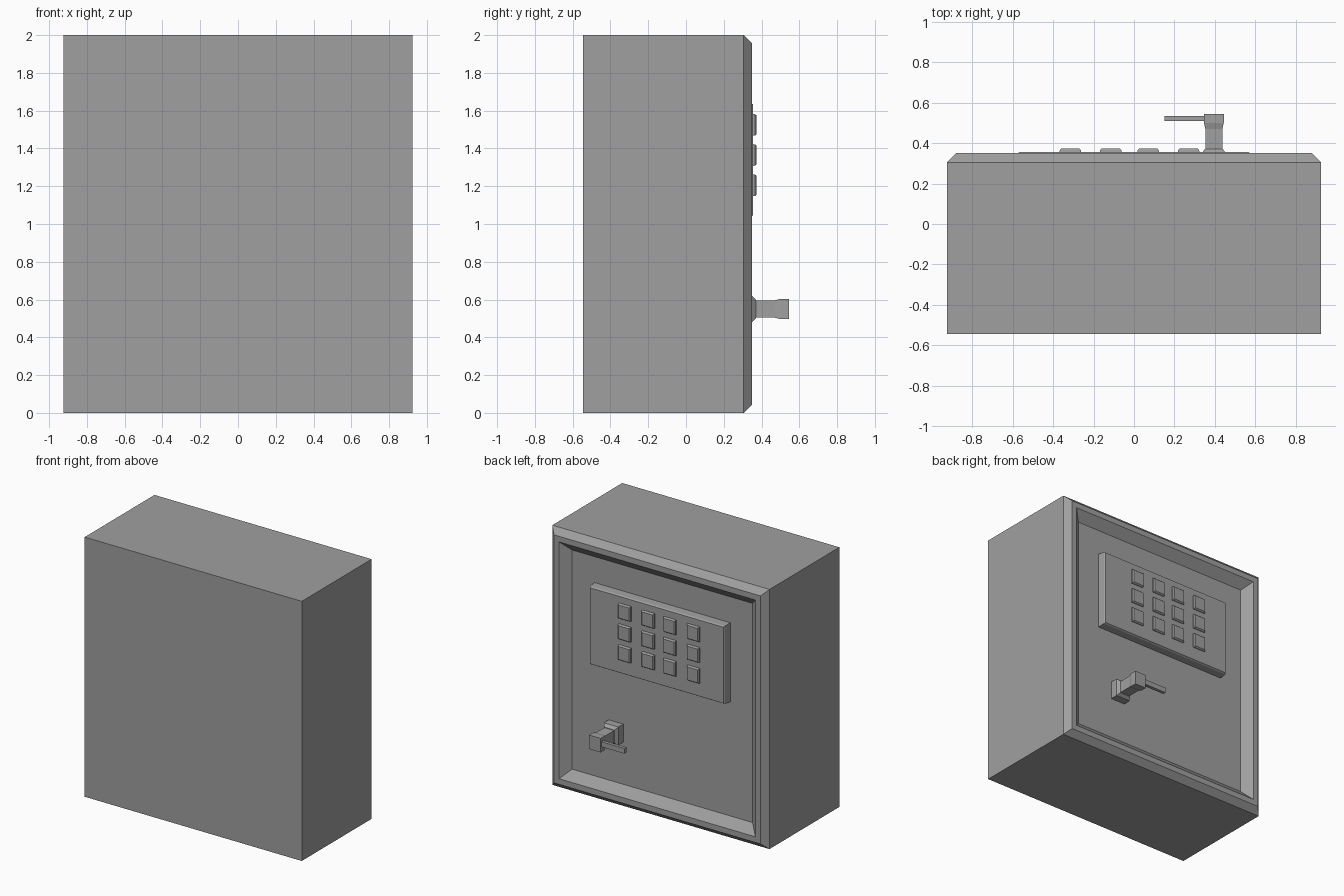
import bpy
import bmesh

cube = bpy.data.objects.get("Cube")
if cube:
    bpy.data.objects.remove(cube, do_unlink=True)

# Single painted metal colour
GREY = (0.35, 0.35, 0.35, 1.0)
metal = bpy.data.materials.new("grey_metal")
metal.use_nodes = True
metal.diffuse_color = GREY
metal.node_tree.nodes["Principled BSDF"].inputs["Base Color"].default_value = GREY


def loft(name, cx, cz, sections):
    """Closed solid from rectangles (y, half width, half height) stacked along y."""
    bm = bmesh.new()
    rings = []
    for y, hx, hz in sections:
        corners = ((-1, -1), (1, -1), (1, 1), (-1, 1))
        rings.append([bm.verts.new((cx + sx * hx, y, cz + sz * hz)) for sx, sz in corners])
    for a, b in zip(rings, rings[1:]):
        for i in range(4):
            j = (i + 1) % 4
            bm.faces.new((a[i], a[j], b[j], b[i]))
    bm.faces.new(rings[0])
    bm.faces.new(rings[-1])
    bmesh.ops.recalc_face_normals(bm, faces=bm.faces)
    mesh = bpy.data.meshes.new(name)
    bm.to_mesh(mesh)
    bm.free()
    mesh.materials.append(metal)
    obj = bpy.data.objects.new(name, mesh)
    bpy.context.collection.objects.link(obj)
    return obj


DOOR = 0.288   # recessed door plane
PAD = 0.356    # keypad front plane

# Cabinet with bevelled rim and sloped recess down to the door
loft("cabinet_body", 0, 1, [
    (-0.545, 0.925, 1.0), (0.305, 0.925, 1.0), (0.35, 0.88, 0.955),
    (0.35, 0.837, 0.912), (DOOR, 0.769, 0.844)])

# Keypad panel
loft("keypad_panel", 0, 1.34, [
    (DOOR - 0.01, 0.58, 0.305), (0.345, 0.575, 0.3), (PAD, 0.568, 0.293)])

# Keypad buttons
for row, z in enumerate((1.525, 1.365, 1.205)):
    for col, x in enumerate((-0.315, -0.115, 0.07, 0.27)):
        loft(f"button_{row + 1}_{col + 1}", x, z, [
            (PAD - 0.005, 0.054, 0.058), (0.366, 0.052, 0.056), (0.373, 0.045, 0.05)])

# Handle: flared base, stem and head in one solid
loft("handle_stem", 0.395, 0.55, [
    (DOOR - 0.01, 0.062, 0.07), (0.348, 0.062, 0.07), (0.37, 0.045, 0.05),
    (0.37, 0.042, 0.046), (0.47, 0.042, 0.046), (0.5, 0.049, 0.054),
    (0.545, 0.049, 0.054)])

# Lever reaching sideways from the head
loft("handle_lever", 0.25, 0.555, [(0.51, 0.1, 0.02), (0.535, 0.1, 0.02)])
